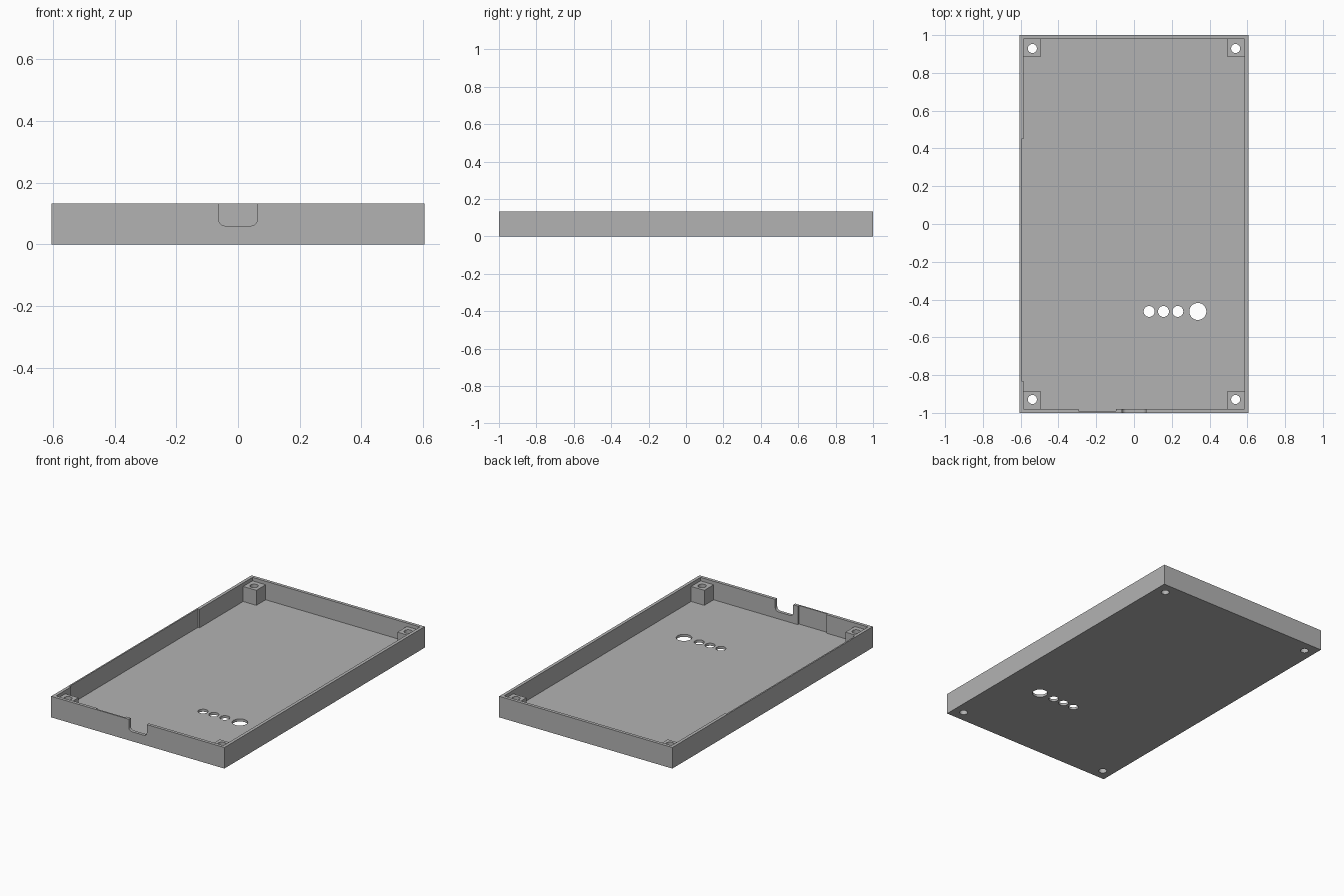
import bpy, bmesh
from math import cos, sin, pi
from mathutils import Matrix, Vector

cube = bpy.data.objects.get("Cube")
if cube:
    bpy.data.objects.remove(cube, do_unlink=True)

W, L, H = 0.605, 1.0, 0.133        # half width, half length, height
FLOOR, WALL, THIN = 0.016, 0.02, 0.009
POST_TOP = 0.111

grey = bpy.data.materials.new("plain grey")
grey.use_nodes = True
grey.diffuse_color = (0.45, 0.45, 0.45, 1)
grey.node_tree.nodes["Principled BSDF"].inputs["Base Color"].default_value = grey.diffuse_color


def prism(name, outline, low, high, upright=False):
    """Extrude an outline along z, or along y when upright."""
    bm = bmesh.new()
    place = (lambda a, b: (a, low, b)) if upright else (lambda a, b: (a, b, low))
    face = bm.faces.new([bm.verts.new(place(a, b)) for a, b in outline])
    new = bmesh.ops.extrude_face_region(bm, geom=[face])["geom"]
    step = Vector((0, high - low, 0)) if upright else Vector((0, 0, high - low))
    bmesh.ops.translate(bm, vec=step, verts=[v for v in new if isinstance(v, bmesh.types.BMVert)])
    bmesh.ops.recalc_face_normals(bm, faces=bm.faces)
    mesh = bpy.data.meshes.new(name)
    bm.to_mesh(mesh)
    bm.free()
    mesh.materials.append(grey)
    obj = bpy.data.objects.new(name, mesh)
    bpy.context.collection.objects.link(obj)
    return obj


def rectangle(x0, y0, x1, y1):
    return [(x0, y0), (x1, y0), (x1, y1), (x0, y1)]


def circle(x, y, r, sides=32):
    return [(x + r * cos(2 * pi * i / sides), y + r * sin(2 * pi * i / sides)) for i in range(sides)]


def cut(target, cutter):
    """Subtract the cutter and discard it."""
    cutter.hide_render = True
    mod = target.modifiers.new("cut", "BOOLEAN")
    mod.operation, mod.solver, mod.object = "DIFFERENCE", "EXACT", cutter
    bpy.context.view_layer.objects.active = target
    bpy.ops.object.modifier_apply(modifier=mod.name)
    bpy.data.objects.remove(cutter, do_unlink=True)


def smooth_holes(obj):
    bpy.ops.object.select_all(action="DESELECT")
    obj.select_set(True)
    bpy.context.view_layer.objects.active = obj
    bpy.ops.object.shade_smooth_by_angle(angle=pi / 6)


# Tray with thinned stretches in the right and front walls
tray = prism("tray", rectangle(-W, -L, W, L), 0, H)
ix, iy = W - WALL, L - WALL
cavity = [(ix, -iy), (ix, iy), (-ix, iy),
          (-ix, 0.45), (-W + THIN, 0.45), (-W + THIN, -0.83), (-ix, -0.83),
          (-ix, -iy), (-0.295, -iy), (-0.295, -L + THIN), (-0.095, -L + THIN), (-0.095, -iy)]
cut(tray, prism("cavity_cutter", cavity, FLOOR, H + 0.1))

# Round-bottomed notch in the front wall
half, base, r = 0.063, 0.06, 0.022
notch = [(-half, H + 0.1)]
for cx, start in ((-half + r, pi), (half - r, 1.5 * pi)):
    for i in range(7):
        a = start + i * pi / 12
        notch.append((cx + r * cos(a), base + r + r * sin(a)))
notch.append((half, H + 0.1))
cut(tray, prism("notch_cutter", notch, -L - 0.1, -iy + 0.03, upright=True))

# Row of floor holes
for x, radius in ((0.08, 0.029), (0.156, 0.029), (0.232, 0.029), (0.338, 0.045)):
    cut(tray, prism("hole_cutter", circle(x, -0.463, radius), -0.1, 0.1))

# Corner posts with screw holes running through the floor
for sy, end in ((-1, "front"), (1, "back")):
    for sx, side in ((-1, "right"), (1, "left")):
        xs = sorted((sx * 0.493, sx * (ix + 0.002)))
        ys = sorted((sy * 0.887, sy * (iy + 0.002)))
        post = prism(f"{end}_{side}_post", rectangle(xs[0], ys[0], xs[1], ys[1]), FLOOR, POST_TOP)
        for part in (post, tray):
            cut(part, prism("screw_cutter", circle(sx * 0.538, sy * 0.929, 0.024), -0.1, 0.3))
        smooth_holes(post)
smooth_holes(tray)
